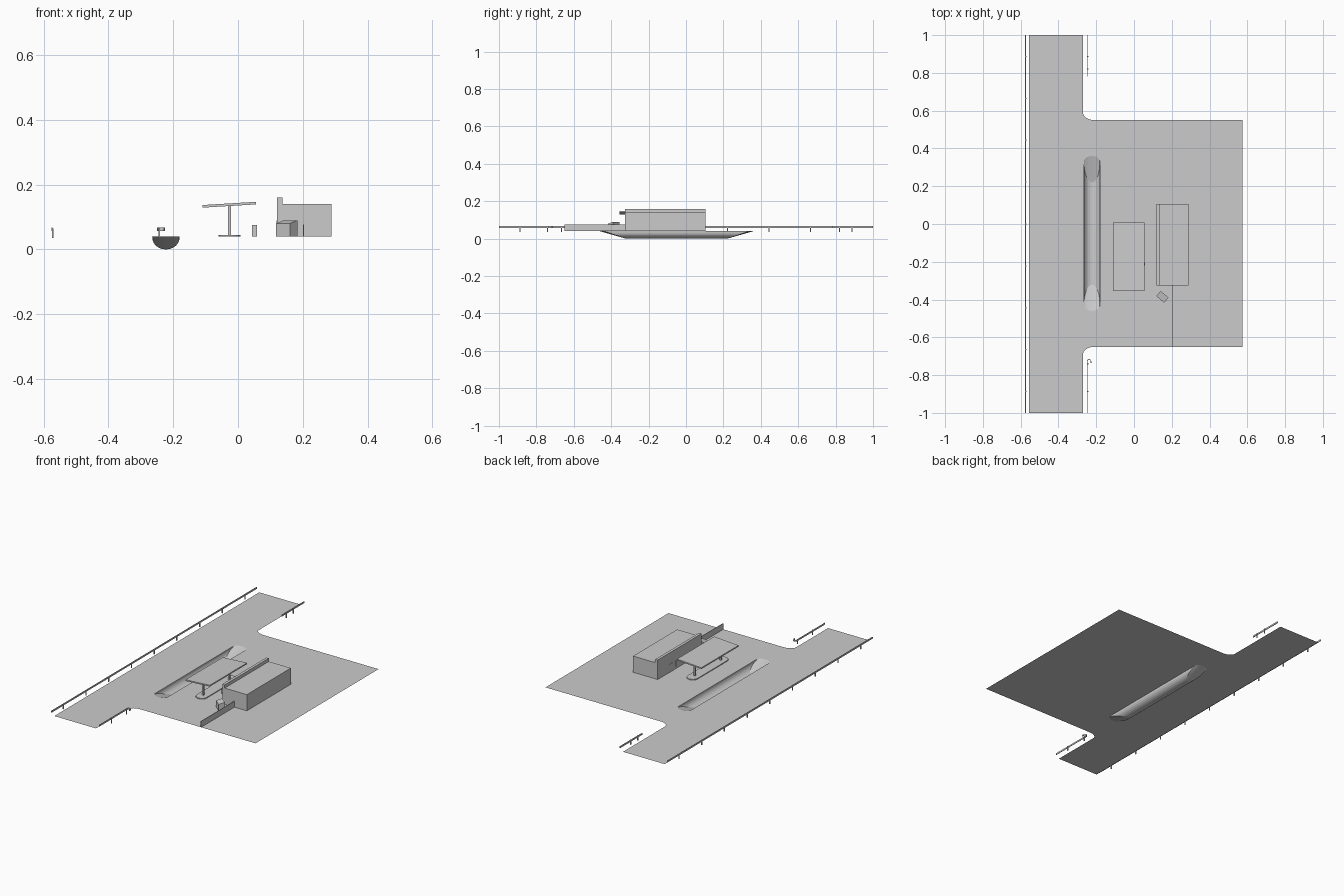
import bpy, bmesh, math

if "Cube" in bpy.data.objects:
    bpy.data.objects.remove(bpy.data.objects["Cube"])

G = 0.04  # ground level


def finish(name, bm):
    me = bpy.data.meshes.new(name)
    bm.to_mesh(me)
    bm.free()
    ob = bpy.data.objects.new(name, me)
    bpy.context.collection.objects.link(ob)
    return ob


def prism(name, pts, vec):
    """Extrude a closed polygon of 3D points along vec."""
    bm = bmesh.new()
    a = [bm.verts.new(p) for p in pts]
    b = [bm.verts.new([p[i] + vec[i] for i in range(3)]) for p in pts]
    bm.faces.new(a)
    bm.faces.new(b)
    n = len(pts)
    for i in range(n):
        bm.faces.new((a[i], a[(i + 1) % n], b[(i + 1) % n], b[i]))
    bmesh.ops.recalc_face_normals(bm, faces=bm.faces)
    return finish(name, bm)


def box(name, x0, x1, y0, y1, z0, z1):
    return prism(name, [(x0, y0, z0), (x1, y0, z0), (x1, y1, z0), (x0, y1, z0)], (0, 0, z1 - z0))


# Drainage swale shape: rim arcs at both ends, half-round section
SX, SR, N = -0.2225, 0.0425, 12
ANG = [math.pi * (i / N - 0.5) for i in range(N + 1)]
sx = [SX + SR * math.sin(a) for a in ANG]
sz = [G - G * math.cos(a) ** 0.9 if abs(a) < 1.57 else G for a in ANG]


def rim(end):
    y, s = (0.33, 1) if end else (-0.43, -1)
    return [(x, y + s * 0.03 * math.cos(a), G) for x, a in zip(sx, ANG)]


# Ground sheet: road plus forecourt with rounded junctions and a hole for the swale
out = [(-0.555, -1), (-0.27, -1)]
arc = [math.pi / 2 * i / 8 for i in range(9)]
out += [(-0.21 - 0.06 * math.cos(t), -0.69 + 0.04 * math.sin(t)) for t in arc]
out += [(0.575, -0.65), (0.575, 0.55)]
out += [(-0.21 - 0.06 * math.cos(t), 0.59 - 0.04 * math.sin(t)) for t in reversed(arc)]
out += [(-0.27, 1), (-0.555, 1)]
hole = [p[:2] for p in rim(False) + rim(True)[::-1]]
bm = bmesh.new()
edges = []
for loop in (out, hole):
    vs = [bm.verts.new((x, y, G)) for x, y in loop]
    edges += [bm.edges.new((vs[i], vs[(i + 1) % len(vs)])) for i in range(len(vs))]
bmesh.ops.triangle_fill(bm, edges=edges, use_beauty=True, normal=(0, 0, 1))
for f in bm.faces:
    f.normal_update()
    if f.normal.z < 0:
        f.normal_flip()
finish("ground", bm)

# Swale bed: rim, sloping end, long trough, sloping end, rim
low = [(x, -0.43 + 0.11 * math.cos(a), z) for x, a, z in zip(sx, ANG, sz)]
high = [(x, 0.33 - 0.11 * math.cos(a), z) for x, a, z in zip(sx, ANG, sz)]
bm = bmesh.new()
rows = [[bm.verts.new(p) for p in r] for r in (rim(False), low, high, rim(True))]
for r0, r1 in zip(rows, rows[1:]):
    for i in range(N):
        bm.faces.new((r0[i], r0[i + 1], r1[i + 1], r1[i]))
bmesh.ops.remove_doubles(bm, verts=bm.verts, dist=1e-5)
finish("drainage_swale", bm)

# Shop building with raised front parapet
prism("shop", [(0.12, -0.325, G), (0.288, -0.325, G), (0.288, -0.325, 0.14), (0.137, -0.325, 0.14),
               (0.137, -0.325, 0.16), (0.12, -0.325, 0.16)], (0, 0.43, 0))
box("shop_door", 0.1185, 0.122, -0.05, -0.005, G, 0.09)
for i in range(4):
    y = -0.30 + i * 0.06
    box(f"shop_window_{i}", 0.1185, 0.122, y, y + 0.05, 0.055, 0.09)

# Side boundary wall
box("boundary_wall", 0.2005, 0.2035, -0.65, -0.325, G, 0.077)

# Slant-topped ice chest, turned away from the shop corner
u, v = (0.042, -0.035), (0.023, 0.027)
lx, ly = 0.118, -0.382
prism("ice_chest", [(lx, ly, G), (lx + v[0], ly + v[1], G), (lx + v[0], ly + v[1], 0.09), (lx, ly, 0.08)],
      (u[0], u[1], 0))

# Pump island with rounded ends
r, cx = 0.034, -0.026
pts = []
for cy, start in ((0.005 - r, 0), (-0.35 + r, math.pi)):
    pts += [(cx + r * math.cos(start + math.pi * i / 10), cy + r * math.sin(start + math.pi * i / 10), G)
            for i in range(11)]
prism("pump_island", pts, (0, 0, 0.005))

# Tilted canopy on two posts
prism("canopy", [(-0.11, -0.355, 0.129), (0.056, -0.355, 0.139), (0.056, -0.355, 0.147), (-0.11, -0.355, 0.137)],
      (0, 0.363, 0))
for i, y in enumerate((-0.3, -0.05)):
    box(f"canopy_post_{i}", -0.031, -0.021, y - 0.005, y + 0.005, 0.043, 0.136)

# Waste bin
box("waste_bin", 0.043, 0.059, -0.22, -0.204, G, 0.075)

# Guard rails and posts
box("far_guard_rail", -0.576, -0.572, -1, 1, 0.057, 0.067)
for i in range(9):
    y = -0.887 + i * 0.2217
    box(f"far_rail_post_{i}", -0.575, -0.57, y - 0.003, y + 0.003, 0.035, 0.065)
box("near_guard_rail_back", -0.25, -0.246, 0.78, 1, 0.057, 0.067)
for i, y in enumerate((0.82, 0.887)):
    box(f"near_back_post_{i}", -0.246, -0.241, y - 0.003, y + 0.003, 0.035, 0.065)
for i, y in enumerate((-0.887, -0.74)):
    box(f"near_front_post_{i}", -0.246, -0.241, y - 0.003, y + 0.003, 0.035, 0.065)

# Front near rail with curled end
path = [(-1, 0), (1, 0)]
hook = [math.pi * (1 - i / 8) for i in range(9)]
outer = [(-0.25, -1)] + [(-0.238 + 0.012 * math.cos(t), -0.727 + 0.012 * math.sin(t)) for t in hook] + [(-0.226, -0.737)]
inner = [(-0.229, -0.737)] + [(-0.238 + 0.009 * math.cos(t), -0.727 + 0.009 * math.sin(t)) for t in hook[::-1]] + [(-0.247, -1)]
prism("near_guard_rail_front", [(x, y, 0.057) for x, y in outer + inner], (0, 0, 0.01))
